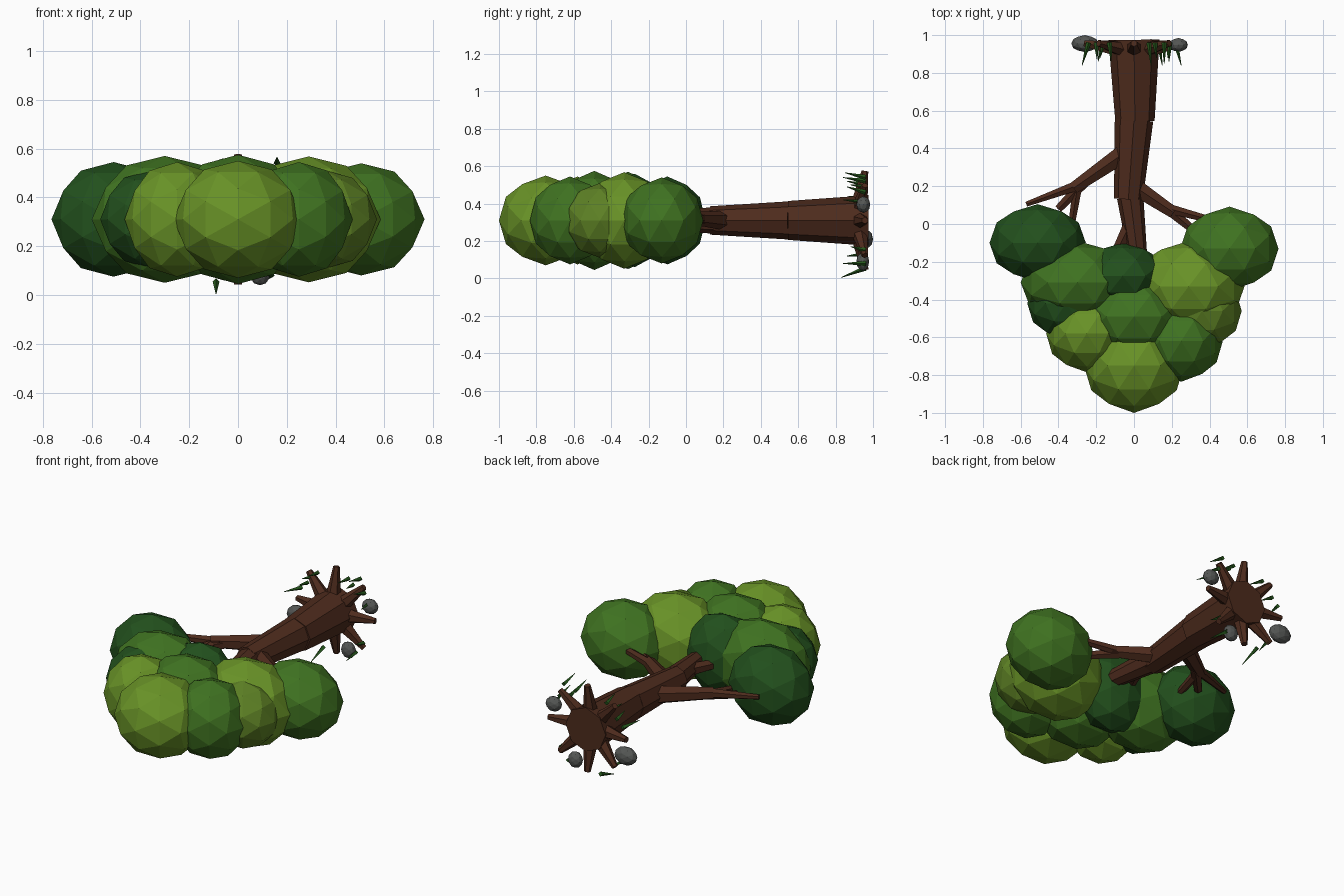
import bpy, bmesh, itertools
from math import cos, sin, pi
from mathutils import Vector, Matrix

CZ = 0.31  # height of the tree's axis (the tree lies along y, crown at -y)


def mat(name, rgb):
    m = bpy.data.materials.new(name)
    m.diffuse_color = (*rgb, 1)
    return m


BARK = mat("bark", (0.075, 0.024, 0.012))
LIME = mat("lime_leaf", (0.14, 0.29, 0.02))
OLIVE = mat("olive_leaf", (0.11, 0.22, 0.018))
GREEN = mat("green_leaf", (0.05, 0.17, 0.015))
DARK = mat("dark_leaf", (0.016, 0.08, 0.012))
STONE = mat("stone", (0.09, 0.095, 0.09))
GRASS = mat("grass", (0.02, 0.10, 0.012))


def finish(name, bm, material):
    bmesh.ops.recalc_face_normals(bm, faces=bm.faces)
    me = bpy.data.meshes.new(name)
    bm.to_mesh(me)
    bm.free()
    me.materials.append(material)
    ob = bpy.data.objects.new(name, me)
    bpy.context.collection.objects.link(ob)
    return ob


# Points of an 80-face icosphere with two-fold axes along x, y and z
corners = []
for s, t in itertools.product((-1, 1), repeat=2):
    a, b = s, t * (1 + 5 ** 0.5) / 2
    corners += [Vector(p).normalized() for p in ((a, 0, b), (b, a, 0), (0, b, a))]
ICO = corners + [(p + q).normalized() for p, q in itertools.combinations(corners, 2)
                 if p.dot(q) > 0.4]


def blob(name, center, radii, material):
    bm = bmesh.new()
    for p in ICO:
        bm.verts.new([c + r * k for c, r, k in zip(center, radii, p)])
    bmesh.ops.convex_hull(bm, input=bm.verts)
    return finish(name, bm, material)


def limb(name, p0, p1, r0, r1, sides=7, material=BARK):
    p0, p1 = Vector(p0), Vector(p1)
    d = p1 - p0
    m = Matrix.Translation((p0 + p1) / 2) @ d.to_track_quat('Z', 'Y').to_matrix().to_4x4()
    bm = bmesh.new()
    bmesh.ops.create_cone(bm, cap_ends=True, segments=sides, radius1=r0, radius2=r1,
                          depth=d.length, matrix=m)
    return finish(name, bm, material)


# Trunk in three slightly kinked pieces
limb("trunk_lower", (0, 0.975, CZ), (0.005, 0.545, CZ), 0.135, 0.104, 8)
limb("trunk_middle", (0.0, 0.55, CZ), (-0.03, 0.13, CZ), 0.102, 0.076, 8)
limb("trunk_upper", (-0.02, 0.14, CZ), (0.03, -0.25, CZ), 0.07, 0.045, 8)

# Branches: start, end, radii
branches = [
    ((-0.06, 0.37, 0.31), (-0.32, 0.19, 0.32), 0.055, 0.036),
    ((-0.27, 0.215, 0.32), (-0.57, 0.105, 0.33), 0.032, 0.015),
    ((-0.26, 0.225, 0.31), (-0.40, 0.08, 0.29), 0.034, 0.024),
    ((-0.30, 0.19, 0.31), (-0.33, 0.0, 0.28), 0.028, 0.02),
    ((0.0, 0.20, 0.31), (0.21, 0.06, 0.32), 0.052, 0.036),
    ((0.17, 0.085, 0.32), (0.45, 0.01, 0.34), 0.03, 0.018),
    ((0.18, 0.08, 0.31), (0.36, -0.07, 0.29), 0.033, 0.02),
    ((-0.02, 0.0, 0.31), (-0.1, -0.16, 0.31), 0.04, 0.028),
]
for i, (p0, p1, r0, r1) in enumerate(branches):
    limb(f"branch_{i + 1}", p0, p1, r0, r1, 6)

# Roots radiating from the base
for i in range(8):
    a = i * pi / 4
    c, s = cos(a), sin(a)
    limb(f"root_{i + 1}", (0.08 * c, 0.925, CZ + 0.08 * s),
         (0.265 * c, 0.957, CZ + 0.265 * s), 0.045, 0.018, 6)

# Crown: x, y, radii, leaf colour
crown = [
    (-0.51, -0.10, 0.255, 0.205, 0.235, DARK),
    (0.505, -0.13, 0.26, 0.222, 0.23, GREEN),
    (-0.30, -0.31, 0.30, 0.22, 0.26, GREEN),
    (-0.06, -0.275, 0.23, 0.175, 0.25, DARK),
    (0.29, -0.33, 0.295, 0.24, 0.258, LIME),
    (0.0, -0.49, 0.28, 0.23, 0.265, GREEN),
    (-0.25, -0.58, 0.215, 0.205, 0.235, LIME),
    (0.25, -0.62, 0.22, 0.215, 0.235, GREEN),
    (0.0, -0.75, 0.265, 0.25, 0.24, LIME),
    (-0.36, -0.42, 0.205, 0.19, 0.20, DARK),
    (0.36, -0.46, 0.21, 0.20, 0.20, OLIVE),
]
for i, (x, y, rx, ry, rz, m) in enumerate(crown):
    blob(f"foliage_{i + 1}", (x, y, CZ), (rx, ry, rz), m)

# Stones
blob("stone_large", (-0.26, 0.955, 0.21), (0.072, 0.045, 0.055), STONE)
blob("stone_medium", (0.235, 0.948, 0.395), (0.05, 0.037, 0.045), STONE)
blob("stone_small", (0.09, 0.945, 0.09), (0.045, 0.034, 0.05), STONE)

# Grass blades: base x, z, then tip lean in x, z and length
blades = [
    (-0.24, 0.38, -0.035, 0.01, 0.12), (-0.20, 0.42, 0.005, 0.02, 0.09),
    (-0.16, 0.47, -0.02, 0.01, 0.08), (-0.13, 0.50, 0.01, 0.02, 0.10),
    (0.08, 0.52, 0.01, 0.02, 0.12), (0.11, 0.49, 0.01, 0.01, 0.08),
    (0.16, 0.54, 0.0, 0.025, 0.11), (0.19, 0.46, -0.005, 0.03, 0.10),
    (0.22, 0.41, 0.03, 0.01, 0.12), (-0.09, 0.055, 0.0, -0.05, 0.13),
    (0.13, 0.08, 0.02, 0.0, 0.12), (0.18, 0.15, 0.0, 0.02, 0.08),
    (-0.17, 0.13, -0.02, -0.01, 0.10),
]
for i, (x, z, dx, dz, h) in enumerate(blades):
    limb(f"grass_blade_{i + 1}", (x, 0.96, z), (x + dx, 0.96 - h, z + dz),
         0.014, 0.0015, 4, GRASS)
